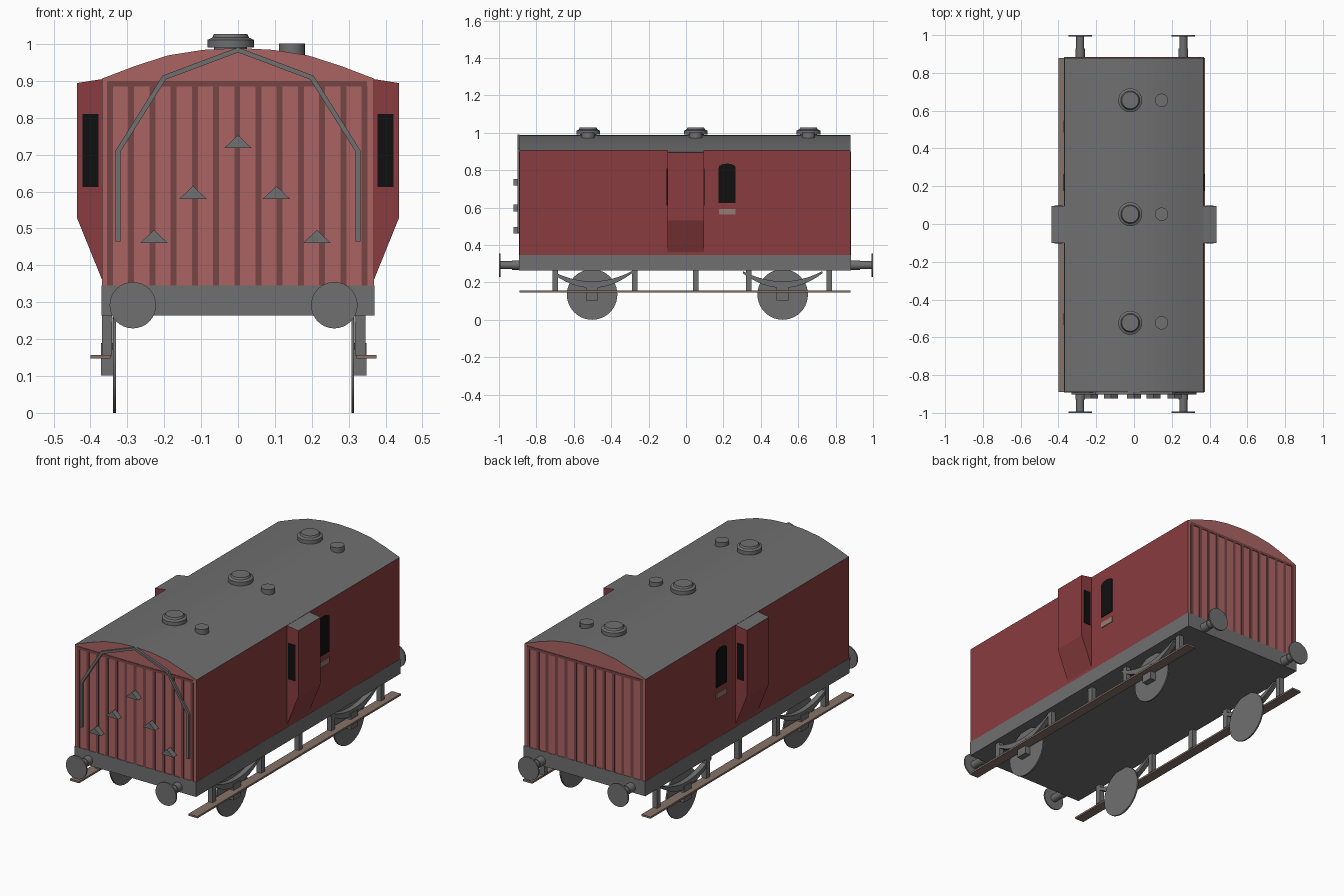
import bpy, bmesh, math
from mathutils import Vector, Matrix

if "Cube" in bpy.data.objects:
    bpy.data.objects.remove(bpy.data.objects["Cube"], do_unlink=True)


def material(name, r, g, b):
    m = bpy.data.materials.new(name)
    m.use_nodes = True
    m.diffuse_color = (r, g, b, 1)
    m.node_tree.nodes["Principled BSDF"].inputs["Base Color"].default_value = (r, g, b, 1)
    return m


GREY = material("grey metal", 0.16, 0.16, 0.16)
RED = material("side red", 0.25, 0.045, 0.049)
END = material("end light red", 0.41, 0.127, 0.127)
DARK = material("plank gap dark red", 0.185, 0.06, 0.06)
BROWN = material("footboard brown", 0.24, 0.17, 0.14)
BLACK = material("window black", 0.005, 0.005, 0.005)
TAN = material("handle tan", 0.3, 0.2, 0.17)

FRONT, BACK = -0.89, 0.88
SHIFT = -0.012          # running gear sits slightly off the centre line


def finish(name, bm, mats, rule=None, smooth=False):
    bmesh.ops.recalc_face_normals(bm, faces=bm.faces)
    if rule:
        for f in bm.faces:
            f.normal_update()
            f.material_index = rule(f.normal)
    me = bpy.data.meshes.new(name)
    bm.to_mesh(me)
    bm.free()
    for m in mats:
        me.materials.append(m)
    ob = bpy.data.objects.new(name, me)
    bpy.context.collection.objects.link(ob)
    if smooth:
        bpy.ops.object.select_all(action="DESELECT")
        ob.select_set(True)
        bpy.context.view_layer.objects.active = ob
        bpy.ops.object.shade_smooth_by_angle(angle=math.radians(30))
    return ob


def box(name, x, y, z, mat):
    """Box from (min, max) pairs."""
    bm = bmesh.new()
    bmesh.ops.create_cube(bm, size=1)
    for v in bm.verts:
        v.co = [(a + b) / 2 + c * (b - a) for (a, b), c in zip((x, y, z), v.co)]
    return finish(name, bm, [mat])


def prism(name, pts, axis, lo, hi, mats, rule=None, smooth=False):
    """Extrude a profile along x (points are y, z) or y (points are x, z)."""
    bm = bmesh.new()
    place = (lambda p: (lo, p[0], p[1])) if axis == "x" else (lambda p: (p[0], lo, p[1]))
    face = bm.faces.new([bm.verts.new(place(p)) for p in pts])
    out = bmesh.ops.extrude_face_region(bm, geom=[face])
    step = Vector((hi - lo, 0, 0) if axis == "x" else (0, hi - lo, 0))
    bmesh.ops.translate(bm, vec=step, verts=[g for g in out["geom"] if isinstance(g, bmesh.types.BMVert)])
    return finish(name, bm, mats, rule, smooth)


def turned(name, centre, profile, axis="z", sides=32):
    """Stack of (radius, offset) rings along an axis, capped at both ends."""
    turn = {"x": Matrix.Rotation(math.pi / 2, 3, "Y"),
            "y": Matrix.Rotation(-math.pi / 2, 3, "X"), "z": Matrix.Identity(3)}[axis]
    bm = bmesh.new()
    rings = []
    for r, h in profile:
        angles = [2 * math.pi * i / sides for i in range(sides)]
        rings.append([bm.verts.new(Vector(centre) + turn @ Vector((r * math.cos(a), r * math.sin(a), h)))
                      for a in angles])
    for a, b in zip(rings, rings[1:]):
        for i in range(sides):
            j = (i + 1) % sides
            bm.faces.new((a[i], a[j], b[j], b[i]))
    bm.faces.new(rings[0])
    bm.faces.new(rings[-1])
    return finish(name, bm, [GREY], smooth=True)


# Van body with arched roof: roof grey, sides red, ends light red
half = [(0.369, 0.343), (0.369, 0.906), (0.28, 0.94), (0.19, 0.969), (0.095, 0.984)]
profile = half + [(0, 0.989)] + [(-x, z) for x, z in reversed(half)]
prism("body", profile, "y", FRONT, BACK, [RED, GREY, END],
      lambda n: 1 if abs(n.z) > 0.3 or (n.z > 0.05) else 2 if abs(n.y) > 0.5 else 0, smooth=True)

# Underframe
box("underframe", (-0.37, 0.37), (FRONT - 0.003, BACK + 0.003), (0.264, 0.345), GREY)

# Plank gaps on both ends
for end, y in (("front", FRONT), ("back", BACK)):
    span = (y - 0.003, y + 0.003)
    for i in range(13):
        x = -0.347 + i * 0.0575
        box(end + "_plank_gap", (x - 0.008, x + 0.008), span, (0.345, 0.886), DARK)
    box(end + "_top_gap", (-0.355, 0.35), span, (0.885, 0.9), DARK)

# Bent pipe over the front end
side = [(0.325, 0.465), (0.325, 0.71), (0.2, 0.909)]
path = [Vector(p) for p in side + [(0, 0.984)] + [(-x, z) for x, z in reversed(side)]]
outer, inner = [], []
for i, p in enumerate(path):
    a = (p - path[i - 1]).normalized() if i else Vector((0, 1))
    b = (path[i + 1] - p).normalized() if i < len(path) - 1 else a
    na, nb = Vector((a.y, -a.x)), Vector((b.y, -b.x))
    mitre = (na + nb) / (1 + na.dot(nb)) * 0.0065
    outer.append(p + mitre)
    inner.append(p - mitre)
prism("end_pipe", outer + inner[::-1], "y", FRONT - 0.012, FRONT, [GREY])

# Lamp brackets on the front end
for x, z in ((0, 0.718), (-0.122, 0.58), (0.104, 0.58), (-0.228, 0.461), (0.214, 0.461)):
    prism("lamp_bracket", [(x - 0.037, z), (x + 0.037, z), (x, z + 0.035)],
          "y", FRONT - 0.033, FRONT, [GREY])

# Roof ventilators
for y in (0.655, 0.052, -0.523):
    turned("roof_ventilator", (-0.02, y, 0.97),
           [(0.045, 0), (0.045, 0.02), (0.063, 0.02), (0.063, 0.041), (0.05, 0.047), (0.045, 0.057)])
    turned("small_roof_vent", (0.146, y, 0.96), [(0.035, 0), (0.035, 0.041)])

for s in (-1, 1):
    tag = "left_" if s > 0 else "right_"

    def span(a, b, shift=0.0):
        return tuple(sorted((s * a + shift, s * b + shift)))

    # Lookout bay with a window on its front and back
    bay = [(0.36, 0.906), (0.437, 0.894), (0.437, 0.53), (0.367, 0.357), (0.36, 0.357)]
    prism(tag + "lookout", [(s * x, z) for x, z in bay], "y", -0.1, 0.095,
          [RED, GREY], lambda n: int(n.z > 0.5))
    for y in (-0.1, 0.095):
        box(tag + "lookout_window", span(0.378, 0.421), (y - 0.003, y + 0.003), (0.612, 0.81), BLACK)

    # Side window with arched head, and handle plate
    head = [(0.22 + 0.045 * math.cos(a), 0.815 + 0.02 * math.sin(a))
            for a in (i * math.pi / 8 for i in range(9))]
    x0, x1 = span(0.366, 0.373)
    prism(tag + "side_window", [(0.175, 0.625), (0.265, 0.625)] + head, "x", x0, x1, [BLACK])
    box(tag + "handle_plate", (x0, x1), (0.176, 0.265), (0.562, 0.592), TAN)

    # Footboard and its hangers
    box(tag + "footboard", span(0.333, 0.388, SHIFT), (FRONT, BACK), (0.147, 0.157), BROWN)
    for y in (-0.7, -0.275, 0.053, 0.335, 0.765):
        box(tag + "hanger", span(0.329, 0.357, SHIFT), (y - 0.015, y + 0.015), (0.155, 0.266), GREY)

    for y in (-0.502, 0.517):
        # Wheel, axle box and leaf spring
        turned(tag + "wheel", (s * 0.323 + SHIFT, y, 0.135), [(0.135, -0.004), (0.135, 0.004)], "x", 40)
        box(tag + "axle_box", span(0.325, 0.36, SHIFT), (y - 0.032, y + 0.032), (0.102, 0.19), GREY)
        steps = [i / 6 for i in range(-6, 7)]
        top = [(y + 0.213 * t, 0.205 + 0.055 * t * t) for t in steps]
        low = [(y + 0.213 * t, 0.17 + 0.078 * t * t) for t in reversed(steps)]
        lo, hi = span(0.328, 0.356, SHIFT)
        prism(tag + "leaf_spring", top + low, "x", lo, hi, [GREY])

    # Buffers at both ends
    for e in (-1, 1):
        shape = [(0.025, 0.86), (0.025, 0.93), (0.021, 0.93), (0.021, 0.992), (0.063, 0.992), (0.063, 1.0)]
        turned(tag + "buffer", (s * 0.273 + SHIFT, 0, 0.292), [(r, e * h) for r, h in shape], "y")
